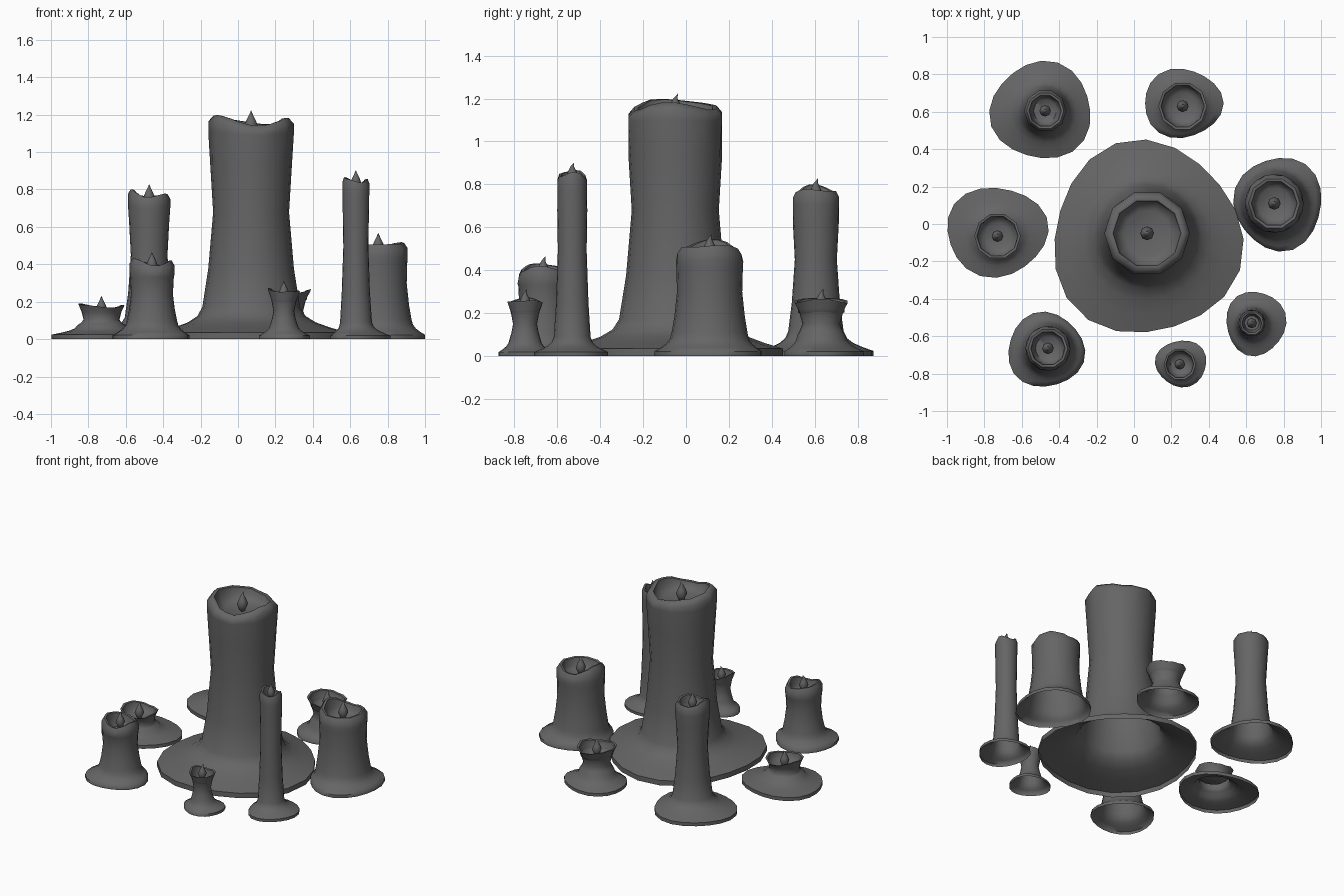
import bpy, bmesh, math

if "Cube" in bpy.data.objects:
    bpy.data.objects.remove(bpy.data.objects["Cube"])

N = 20  # vertices per ring

# dark wax
wax = bpy.data.materials.new("dark_wax")
wax.diffuse_color = (.13, .13, .13, 1)
wax.use_nodes = True
wax.node_tree.nodes["Principled BSDF"].inputs["Base Color"].default_value = wax.diffuse_color


def lathe(name, rings, low=None, end=None):
    """Bridge rings of points; close the ends with single points when given."""
    bm = bmesh.new()
    loops = [[bm.verts.new(p) for p in ring] for ring in rings]
    n = len(loops[0])
    for a, b in zip(loops, loops[1:]):
        for i in range(n):
            j = (i + 1) % n
            bm.faces.new((a[i], a[j], b[j], b[i]))
    for point, loop in ((low, loops[0]), (end, loops[-1])):
        if point:
            tip = bm.verts.new(point)
            for i in range(n):
                bm.faces.new((loop[i], loop[(i + 1) % n], tip))
    bmesh.ops.recalc_face_normals(bm, faces=bm.faces)
    me = bpy.data.meshes.new(name)
    bm.to_mesh(me)
    bm.free()
    me.materials.append(wax)
    ob = bpy.data.objects.new(name, me)
    bpy.context.collection.objects.link(ob)
    bpy.ops.object.select_all(action='DESELECT')
    ob.select_set(True)
    bpy.context.view_layer.objects.active = ob
    bpy.ops.object.shade_smooth_by_angle(angle=math.radians(60))


def flame(name, x, y, tip, s):
    # small teardrop leaning backwards at its tip
    rings = []
    for r, d in ((.02, .125), (.037, .085), (.026, .055), (.011, .025)):
        rings.append([(x + r * s * math.cos(k * math.pi / 4), y + r * s * math.sin(k * math.pi / 4), tip - d * s)
                      for k in range(8)])
    lathe(name, rings, (x, y, tip - .15 * s), (x, y + .012 * s, tip))


def candle(name, x, y, bx, by, hx, hy, lobe, waist, top, h):
    """x, y: candle axis; bx, by, hx, hy: puddle centre and half widths;
    lobe: turn of the puddle's three lobes; waist, top: body radii; h: height."""
    short = h < .3
    foot = waist + .095 * hx
    foot_z = min(.05 + .24 * hx, .42 * h)
    waist_z = .58 * h
    edge = .012 + .045 * hx
    lip = .007 + .055 * top
    pool = h - min(.08, .35 * h)
    wave = (.007 + .05 * top) * (.65 if short else 1)

    # rings: radius, height, share of puddle outline, share of rim wave
    rings = [(foot, 0, 1, 0), (foot, edge, 1, 0)]
    rings += [(foot, edge + (foot_z - edge) * k, f, 0) for k, f in ((.2, .65), (.4, .36), (.65, .15), (1, .04))]
    rings += [(waist + (foot - waist) * .55, foot_z + (waist_z - foot_z) * .4, 0, 0), (waist, waist_z, 0, 0)]
    if short:  # flared cup
        rings += [(waist + (top - waist) * .35, h * .8, 0, .2), (top * .97, h * .96, 0, .8), (top, h, 0, 1)]
    else:  # rounded shoulder
        rings += [(waist + (top - waist) * .6, h * .8, 0, 0), (top, h - .07, 0, .3),
                  (top, h - .02 - .05 * top, 0, 1), (top * .88, h, 0, 1)]
    rim = rings[-1][0]
    # inner wall and melted pool
    rings += [(rim - lip, h - .003, 0, 1), (rim - lip * 1.6, pool + (h - pool) * .35, 0, .5), (top * .55, pool, 0, 0)]

    points = []
    for r, z, f, w in rings:
        ring = []
        for i in range(N):
            a = 2 * math.pi * i / N
            flat = math.cos(math.pi / 10) if i % 2 and z > h * .88 else 1  # ten-sided upper end
            swell = 1 + .045 * math.cos(3 * a + lobe)
            px = (1 - f) * (x + r * flat * math.cos(a)) + f * (bx + hx * swell * math.cos(a))
            py = (1 - f) * (y + r * flat * math.sin(a)) + f * (by + hy * swell * math.sin(a))
            dz = w * wave * (math.cos(2 * a) + .5 * math.cos(3 * a + lobe) - .7 * math.cos(a))
            ring.append((px, py, z + dz))
        points.append(ring)
    lathe(name, points, end=(x, y, pool))
    flame(name + "_flame", x, y, (h + .053), min(1, .6 + 2 * top))


# pillars
candle("large_pillar", .07, -.05, .065, -.08, .505, .515, .8, .203, .229, 1.17)
candle("back_left_pillar", -.475, .605, -.495, .605, .27, .26, 2.4, .098, .113, .775)
candle("right_pillar", .75, .11, .773, .11, .235, .25, 3.9, .152, .157, .515)
candle("front_left_pillar", -.46, -.665, -.472, -.675, .205, .2, .8, .112, .12, .412)
candle("tall_taper", .63, -.53, .65, -.53, .16, .172, 5.5, .067, .072, .85)
# small flared candles
candle("back_right_tealight", .26, .63, .26, .645, .21, .185, 0, .088, .13, .26)
candle("front_right_tealight", .245, -.75, .253, -.745, .137, .125, 3.9, .056, .086, .258)
candle("left_tealight", -.73, -.065, -.735, -.04, .27, .24, 5.5, .096, .124, .178)
